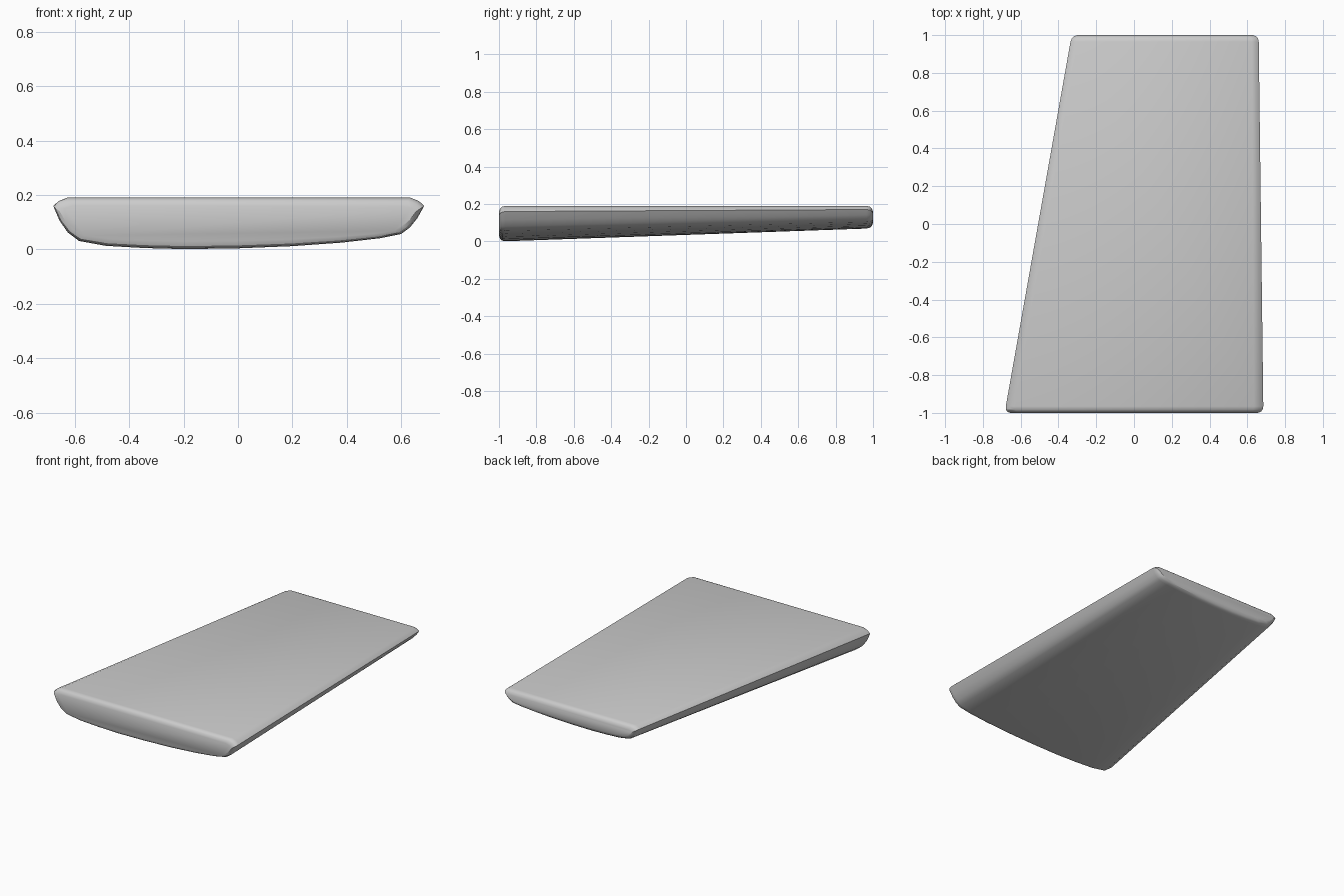
import bpy, bmesh

if "Cube" in bpy.data.objects:
    bpy.data.objects.remove(bpy.data.objects["Cube"])

TOP = 0.19
# Cross-section at the wide front end (x, z), running left round the belly to the right
PROFILE = [(-0.635, 0.19), (-0.665, 0.178), (-0.685, 0.16), (-0.662, 0.105),
           (-0.632, 0.062), (-0.59, 0.03), (-0.49, 0.012), (-0.35, 0.004),
           (-0.2, 0.0), (0.0, 0.003), (0.2, 0.011), (0.38, 0.024),
           (0.52, 0.040), (0.6, 0.056), (0.632, 0.08), (0.66, 0.115),
           (0.685, 0.16), (0.665, 0.178), (0.635, 0.19)]


def section(y, inset):
    """Tapered cross-section at y, shrunk by inset to round off the ends."""
    t = (y + 1) / 2
    left, right = -0.685 + 0.355 * t, 0.685 - 0.025 * t
    mid, half = (left + right) / 2, (right - left) / 2
    depth = 1 - 0.37 * t
    zmid, zhalf = TOP - 0.095 * depth, 0.095 * depth
    pts = []
    for x, z in PROFILE:
        z = TOP - (TOP - z) * depth
        pts.append((mid + x / 0.685 * (half - inset), y,
                    zmid + (z - zmid) * (1 - inset / zhalf)))
    return pts


# Tapered slab: loft through the sections, with rounded end caps
bm = bmesh.new()
stations = [(-1.0, 0.03), (-0.993, 0.012), (-0.983, 0.004), (-0.965, 0),
            (0.965, 0), (0.983, 0.004), (0.993, 0.012), (1.0, 0.03)]
rings = [[bm.verts.new(p) for p in section(y, i)] for y, i in stations]
n = len(PROFILE)
for a, b in zip(rings, rings[1:]):
    for k in range(n):
        bm.faces.new((a[k], a[(k + 1) % n], b[(k + 1) % n], b[k]))
bm.faces.new(rings[0])
bm.faces.new(rings[-1])
bmesh.ops.recalc_face_normals(bm, faces=bm.faces)
mesh = bpy.data.meshes.new("tapered_panel")
bm.to_mesh(mesh)
bm.free()
panel = bpy.data.objects.new("tapered_panel", mesh)
bpy.context.collection.objects.link(panel)
bpy.context.view_layer.objects.active = panel
panel.select_set(True)
bpy.ops.object.shade_smooth_by_angle(angle=0.52)
